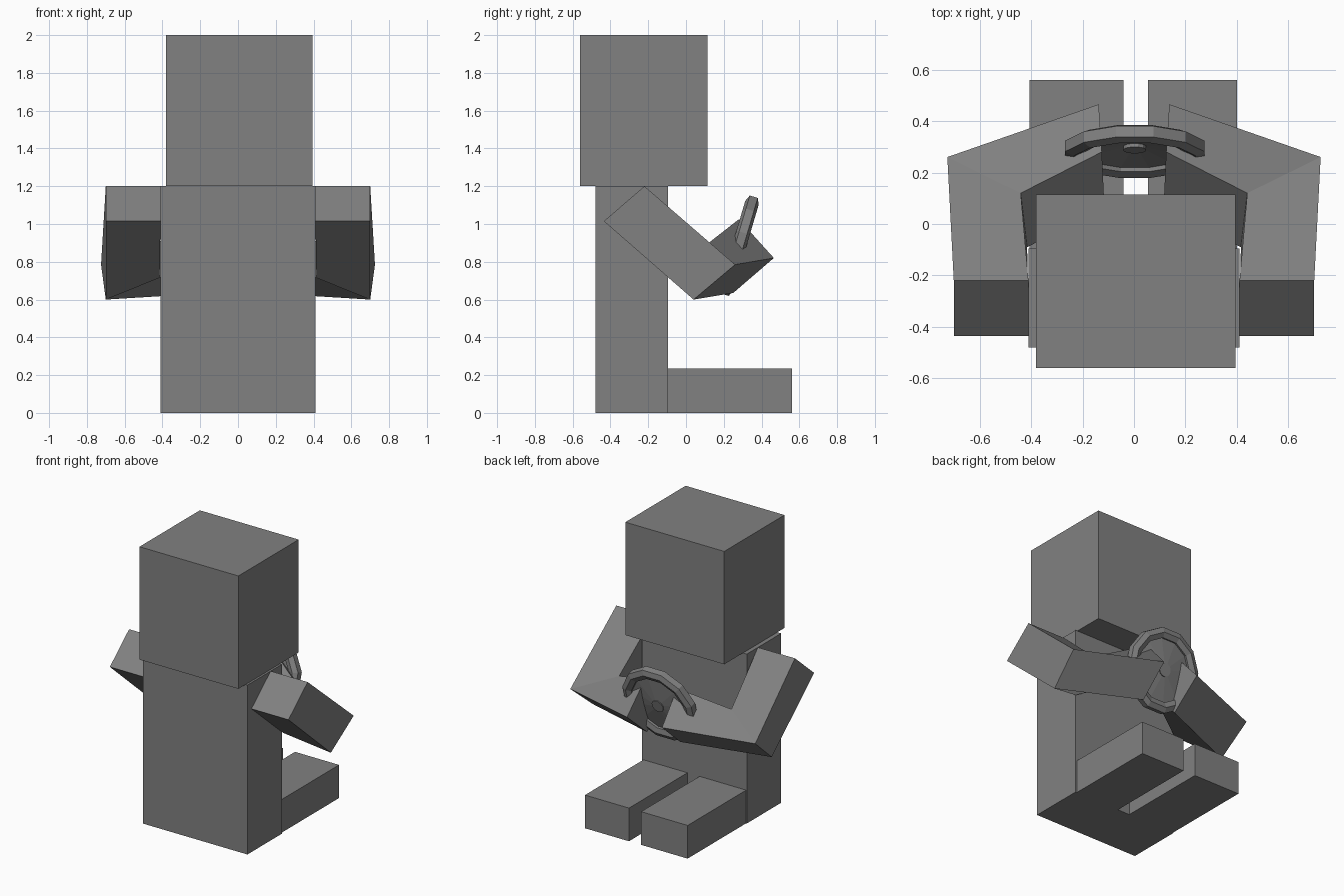
import bpy
import bmesh
from math import cos, sin, pi, radians
from mathutils import Matrix, Vector

cube = bpy.data.objects.get("Cube")
if cube:
    bpy.data.objects.remove(cube, do_unlink=True)

grey = bpy.data.materials.new("plain_grey")
grey.use_nodes = True
colour = (0.22, 0.22, 0.22, 1)
grey.diffuse_color = colour
grey.node_tree.nodes["Principled BSDF"].inputs["Base Color"].default_value = colour


def finish(name, bm):
    """Turn a bmesh into a flat shaded grey object."""
    bmesh.ops.recalc_face_normals(bm, faces=bm.faces)
    mesh = bpy.data.meshes.new(name)
    bm.to_mesh(mesh)
    bm.free()
    mesh.materials.append(grey)
    obj = bpy.data.objects.new(name, mesh)
    bpy.context.collection.objects.link(obj)
    return obj


def box(name, low, high):
    """Box between two opposite corners."""
    low, high = Vector(low), Vector(high)
    bm = bmesh.new()
    place = Matrix.Translation((low + high) / 2) @ Matrix.Diagonal((high - low).to_4d())
    place[3][3] = 1
    bmesh.ops.create_cube(bm, size=1, matrix=place)
    return finish(name, bm)


def loft(name, loops, ring=False, caps=True):
    """Skin a row of equal loops, as a closed ring or with end caps."""
    bm = bmesh.new()
    rows = [[bm.verts.new(p) for p in loop] for loop in loops]
    pairs = list(zip(rows, rows[1:]))
    if ring:
        pairs.append((rows[-1], rows[0]))
    for a, b in pairs:
        for i in range(len(a)):
            j = (i + 1) % len(a)
            bm.faces.new((a[i], a[j], b[j], b[i]))
    if caps and not ring:
        bm.faces.new(rows[0])
        bm.faces.new(rows[-1])
    return finish(name, bm)


# Body, head and outstretched legs
box("body", (-0.41, -0.48, 0), (0.41, -0.095, 1.2))
box("head", (-0.38, -0.56, 1.2), (0.395, 0.115, 2))
box("right_leg", (-0.405, -0.095, 0), (-0.04, 0.56, 0.235))
box("left_leg", (0.055, -0.095, 0), (0.4, 0.56, 0.235))

# Bent arms: square sections at shoulder, elbow and hand
shoulder = [(0.70, -0.22, 1.2), (0.70, -0.435, 1.015), (0.41, -0.435, 1.015), (0.41, -0.22, 1.2)]
elbow = [(0.725, 0.26, 0.785), (0.70, 0.04, 0.6), (0.415, -0.09, 0.715), (0.44, 0.12, 0.9)]
hand = [(0.137, 0.465, 0.82), (0.13, 0.25, 0.635), (0.115, 0.065, 0.84), (0.125, 0.28, 1.025)]
for name, side in (("left_arm", 1), ("right_arm", -1)):
    loft(name, [[(side * x, y, z) for x, y, z in s] for s in (shoulder, elbow, hand)])

# Steering wheel, leaning away from the body at the top
SEGMENTS = 12
lean = Matrix.Translation((0.003, 0.282, 0.885)) @ Matrix.Rotation(radians(-16.5), 4, "X")


def on_wheel(radius, depth, k):
    a = 2 * pi * (k + 0.5) / SEGMENTS
    return lean @ Vector((radius * cos(a), depth, radius * sin(a)))


rim = [(0.28, -0.022), (0.28, 0.022), (0.245, 0.037),
       (0.21, 0.022), (0.21, -0.022), (0.245, -0.037)]
loft("wheel_rim", [[on_wheel(r, d, k) for r, d in rim] for k in range(SEGMENTS)], ring=True)

# Dished centre and hub
dish = [(0.215, -0.006), (0.04, 0.02), (0.04, 0.03), (0.215, 0.006)]
loft("wheel_dish", [[on_wheel(r, d, k) for k in range(SEGMENTS)] for r, d in dish], caps=False)
loft("wheel_hub", [[on_wheel(0.045, d, k) for k in range(SEGMENTS)] for d in (0.005, 0.035)])
